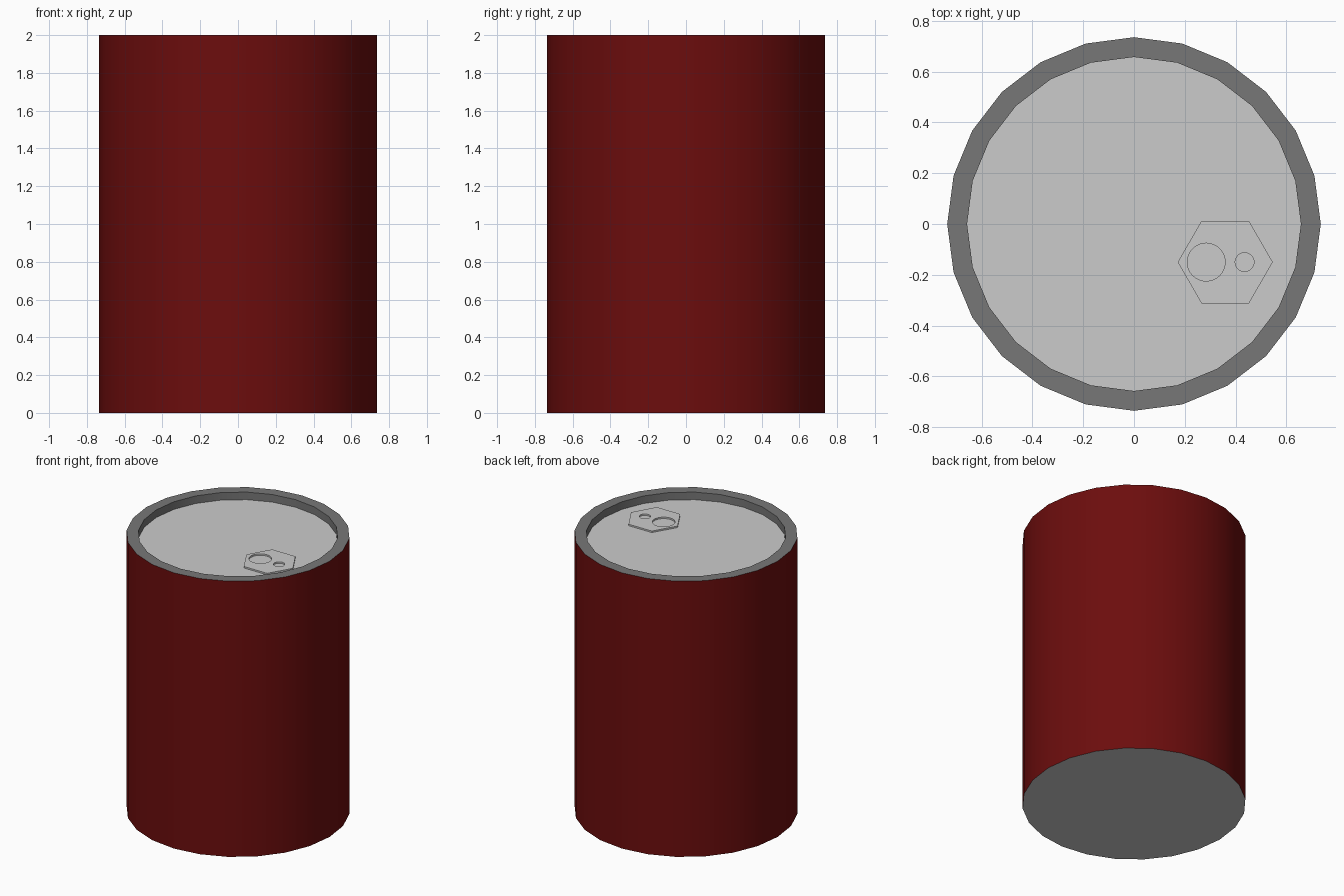
import bpy, bmesh
from math import cos, sin, pi, radians

if "Cube" in bpy.data.objects:
    bpy.data.objects.remove(bpy.data.objects["Cube"])

SIDES, R_OUT, R_IN = 24, 0.735, 0.657
TOP, FLOOR, TAB_THICK = 2.0, 1.945, 0.011


def material(name, color):
    mat = bpy.data.materials.new(name)
    mat.diffuse_color = (*color, 1)
    mat.use_nodes = True
    mat.node_tree.nodes["Principled BSDF"].inputs["Base Color"].default_value = mat.diffuse_color
    return mat


def ring_points(radius, count, cx=0.0, cy=0.0):
    return [(cx + radius * cos(2 * pi * i / count),
             cy + radius * sin(2 * pi * i / count)) for i in range(count)]


def activate(obj):
    bpy.ops.object.select_all(action='DESELECT')
    obj.select_set(True)
    bpy.context.view_layer.objects.active = obj


red = material("red_paint", (0.15, 0.004, 0.004))
dark = material("dark_metal", (0.185, 0.185, 0.185))
light = material("light_metal", (0.8, 0.8, 0.8))

# Can body: stacked rings with wall, rim, inner wall, bottom and sunken lid
bm = bmesh.new()
rings = [[bm.verts.new((x, y, z)) for x, y in ring_points(r, SIDES)]
         for r, z in [(R_OUT, 0), (R_OUT, TOP), (R_IN, TOP), (R_IN, FLOOR)]]
for k, mat_index in enumerate((0, 1, 1)):
    lower, upper = rings[k], rings[k + 1]
    for i in range(SIDES):
        j = (i + 1) % SIDES
        bm.faces.new((lower[i], lower[j], upper[j], upper[i])).material_index = mat_index
bm.faces.new(rings[0][::-1]).material_index = 2
bm.faces.new(rings[3]).material_index = 2
mesh = bpy.data.meshes.new("can_body")
bm.to_mesh(mesh)
bm.free()
for mat in (red, dark, light):
    mesh.materials.append(mat)
can = bpy.data.objects.new("can_body", mesh)
bpy.context.collection.objects.link(can)
activate(can)
bpy.ops.object.shade_smooth_by_angle(angle=radians(30))

# Pull tab: hexagonal plate with two round holes
curve = bpy.data.curves.new("pull_tab", 'CURVE')
curve.dimensions = '2D'
curve.fill_mode = 'BOTH'
curve.extrude = TAB_THICK / 2
for radius, count, cx in [(0.187, 6, 0.359), (0.0745, 32, 0.284), (0.037, 32, 0.435)]:
    spline = curve.splines.new('POLY')
    spline.points.add(count - 1)
    for point, (x, y) in zip(spline.points, ring_points(radius, count, cx, -0.15)):
        point.co = (x, y, 0, 1)
    spline.use_cyclic_u = True
curve.materials.append(light)
tab = bpy.data.objects.new("pull_tab", curve)
tab.location.z = FLOOR + TAB_THICK / 2
bpy.context.collection.objects.link(tab)
activate(tab)
bpy.ops.object.convert(target='MESH')
bpy.ops.object.shade_smooth_by_angle(angle=radians(30))
